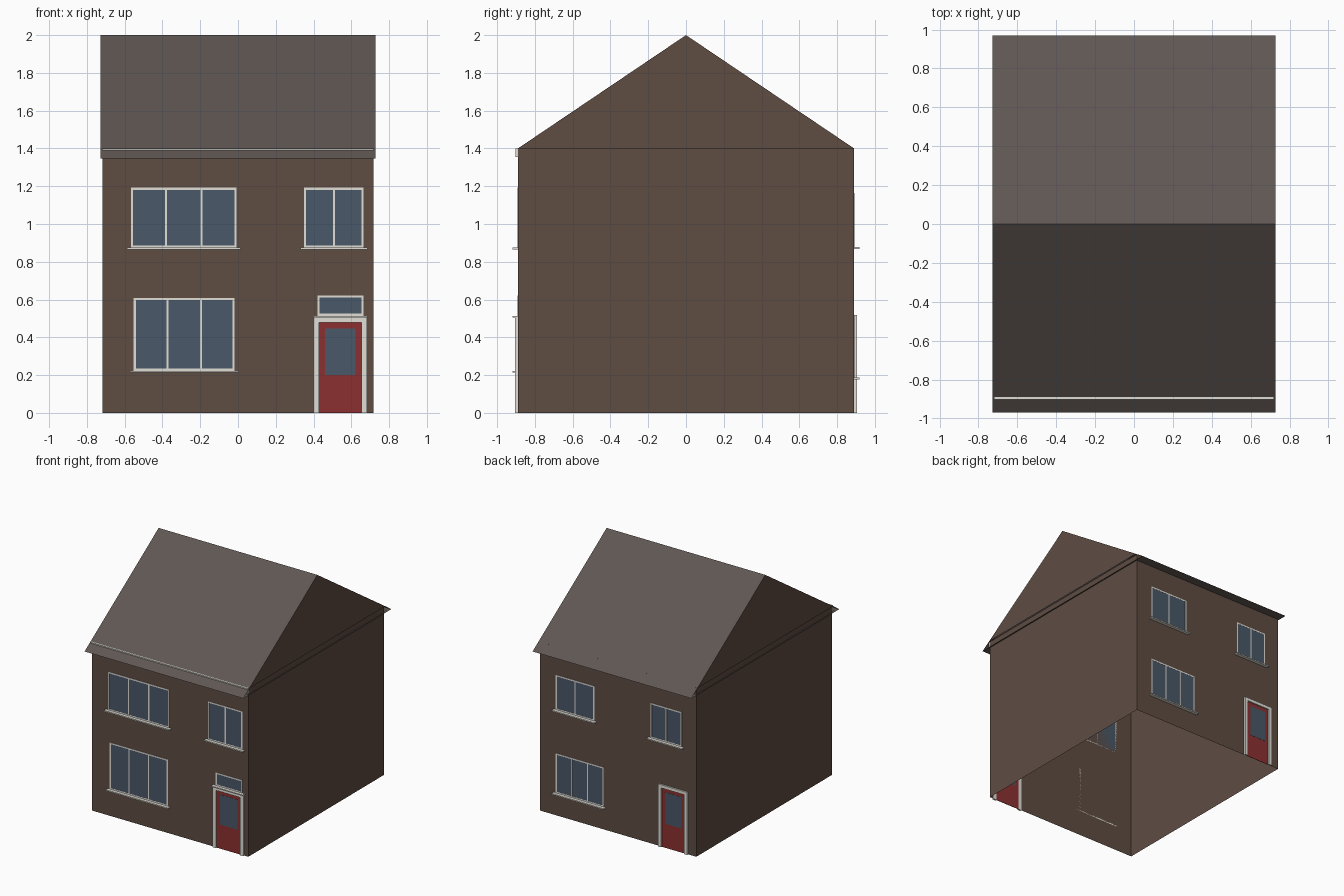
import bpy, bmesh

if "Cube" in bpy.data.objects:
    bpy.data.objects.remove(bpy.data.objects["Cube"])

W, D = 0.718, 0.89         # half width and half depth of the walls
EAVE, RIDGE = 1.40, 2.0
RW, RD, RZ = 0.728, 0.97, 1.346   # roof half width, overhang depth, overhang height


def material(name, rgb):
    m = bpy.data.materials.new(name)
    m.diffuse_color = (*rgb, 1)
    m.use_nodes = True
    m.node_tree.nodes["Principled BSDF"].inputs["Base Color"].default_value = m.diffuse_color
    return m


BRICK = material("brick", (0.112, 0.072, 0.055))
TILE = material("roof_tile", (0.115, 0.095, 0.087))
WHITE = material("white_paint", (0.76, 0.74, 0.68))
RED = material("red_paint", (0.26, 0.03, 0.03))
GLASS = material("glass", (0.068, 0.098, 0.14))


def finish(name, bm, mat):
    me = bpy.data.meshes.new(name)
    bm.to_mesh(me)
    bm.free()
    me.materials.append(mat)
    ob = bpy.data.objects.new(name, me)
    bpy.context.collection.objects.link(ob)
    return ob


def boxes(name, mat, items):
    """One object from boxes given as (x0, x1, y0, y1, z0, z1)."""
    bm = bmesh.new()
    for x0, x1, y0, y1, z0, z1 in items:
        vs = bmesh.ops.create_cube(bm, size=1)["verts"]
        for v in vs:
            v.co = (x0 + (v.co.x + 0.5) * (x1 - x0),
                    y0 + (v.co.y + 0.5) * (y1 - y0),
                    z0 + (v.co.z + 0.5) * (z1 - z0))
    return finish(name, bm, mat)


def faces(name, mat, polys):
    bm = bmesh.new()
    for p in polys:
        bm.faces.new([bm.verts.new(c) for c in p])
    bmesh.ops.remove_doubles(bm, verts=bm.verts, dist=1e-5)
    return finish(name, bm, mat)


def on_wall(name, mat, side, depth, rects):
    """Flat boxes on the front (-1) or back (1) wall; u runs right as seen from outside."""
    items = []
    for u0, u1, z0, z1 in rects:
        x0, x1 = (u0, u1) if side < 0 else (-u1, -u0)
        y0, y1 = sorted((side * D, side * (D + depth)))
        items.append((x0, x1, y0, y1, z0, z1))
    return boxes(name, mat, items)


def window(name, side, u0, u1, z0, z1, panes, sill=True):
    t = 0.011
    bars = [(u0, u1, z0, z0 + t), (u0, u1, z1 - t, z1),
            (u0, u0 + t, z0 + t, z1 - t), (u1 - t, u1, z0 + t, z1 - t)]
    for i in range(1, panes):
        u = u0 + (u1 - u0) * i / panes
        bars.append((u - t / 2, u + t / 2, z0 + t, z1 - t))
    on_wall(name + "_frame", WHITE, side, 0.003, bars)
    on_wall(name + "_glass", GLASS, side, 0.002, [(u0 + t, u1 - t, z0 + t, z1 - t)])
    if sill:
        on_wall(name + "_sill", WHITE, side, 0.028, [(u0 - 0.02, u1 + 0.02, z0 - 0.01, z0)])


def door(name, side, u0, u1, top):
    t = 0.029
    on_wall(name + "_frame", WHITE, side, 0.014,
            [(u0, u0 + t, 0, top), (u1 - t, u1, 0, top), (u0 + t, u1 - t, top - 0.026, top)])
    on_wall(name + "_panel", RED, side, 0.003, [(u0 + t, u1 - t, 0, top - 0.026)])
    on_wall(name + "_glass", GLASS, side, 0.0045, [(u0 + 0.06, u1 - 0.06, 0.20, top - 0.057)])


# Brick walls (open shell, no floor) and gable ends
corners = [(-W, -D), (W, -D), (W, D), (-W, D)]
faces("walls", BRICK, [
    [(*a, 0), (*b, 0), (*b, EAVE), (*a, EAVE)]
    for a, b in zip(corners, corners[1:] + corners[:1])])
faces("gable_ends", BRICK, [
    [(s * RW, -s * D, EAVE), (s * RW, s * D, EAVE), (s * RW, 0, RIDGE)] for s in (1, -1)])

# Thin roof slopes with overhanging eaves and flat soffit
faces("roof", TILE, [
    [(s * RW, s * RD, RZ), (s * RW, 0, RIDGE), (-s * RW, 0, RIDGE), (-s * RW, s * RD, RZ)]
    for s in (1, -1)])
faces("soffit", TILE, [[(-RW, -RD, RZ), (-RW, RD, RZ), (RW, RD, RZ), (RW, -RD, RZ)]])

# White gutter board poking through the front slope
on_wall("gutter_board", WHITE, -1, 0.013, [(-W, W, 1.355, 1.40)])

# Front windows and door
window("front_upper_wide_window", -1, -0.567, -0.007, 0.876, 1.192, 3)
window("front_upper_small_window", -1, 0.35, 0.665, 0.876, 1.192, 2)
window("front_lower_window", -1, -0.552, -0.018, 0.223, 0.609, 3)
door("front_door", -1, 0.40, 0.682, 0.505)
on_wall("front_door_ledge", WHITE, -1, 0.028, [(0.396, 0.686, 0.505, 0.514)])
window("front_transom_window", -1, 0.42, 0.664, 0.514, 0.621, 1, sill=False)

# Back windows and door
window("back_upper_left_window", 1, -0.570, -0.216, 0.877, 1.165, 2)
window("back_upper_right_window", 1, 0.30, 0.585, 0.877, 1.165, 2)
window("back_lower_window", 1, -0.570, -0.132, 0.187, 0.515, 3)
door("back_door", 1, 0.375, 0.644, 0.518)
